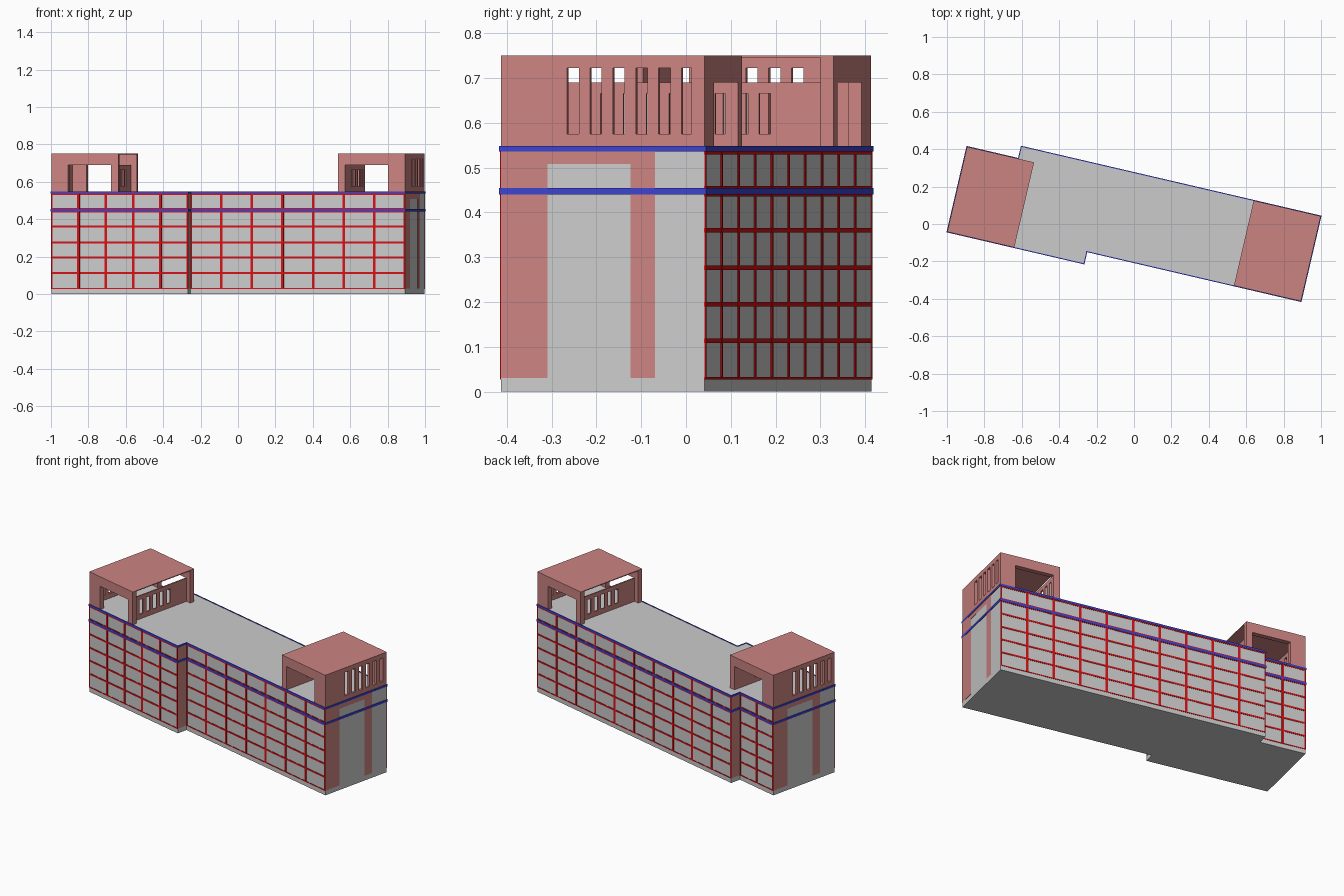
import bpy, bmesh, math
from mathutils import Matrix, Vector

if "Cube" in bpy.data.objects:
    bpy.data.objects.remove(bpy.data.objects["Cube"])

ROT = Matrix.Rotation(math.radians(-13.1), 4, 'Z')   # whole block is turned on plan
U, A, B = 0.963, 0.267, 0.200                        # half length, deep / shallow half width
H, TOP = 0.545, 0.75                                 # main roof, tower roof


def material(name, rgb):
    m = bpy.data.materials.new(name)
    m.diffuse_color = (*rgb, 1)
    m.use_nodes = True
    m.node_tree.nodes["Principled BSDF"].inputs["Base Color"].default_value = m.diffuse_color
    return m


GREY = material("grey_wall", (0.60, 0.60, 0.60))
PINK = material("pink_render", (0.60, 0.23, 0.22))
RED = material("red_frame", (0.66, 0.006, 0.008))
BLUE = material("blue_band", (0.045, 0.055, 0.62))


def finish(bm, name, mat, turn=0.0):
    bmesh.ops.recalc_face_normals(bm, faces=bm.faces)
    me = bpy.data.meshes.new(name)
    bm.to_mesh(me)
    bm.free()
    me.materials.append(mat)
    me.transform(ROT @ Matrix.Rotation(turn, 4, 'Z'))
    ob = bpy.data.objects.new(name, me)
    bpy.context.collection.objects.link(ob)
    return ob


def box(bm, x0, x1, y0, y1, z0, z1):
    m = Matrix.Translation(((x0 + x1) / 2, (y0 + y1) / 2, (z0 + z1) / 2))
    m = m @ Matrix.Diagonal((x1 - x0, y1 - y0, z1 - z0, 1))
    bmesh.ops.create_cube(bm, size=1, matrix=m)


# Main block: stepped footprint pulled up to the roof
foot = [(-U, -A), (-0.213, -A), (-0.213, -B), (U, -B),
        (U, A), (-0.68, A), (-0.68, B), (-U, B)]
bm = bmesh.new()
base = bm.faces.new([bm.verts.new((x, y, 0)) for x, y in foot])
up = bmesh.ops.extrude_face_region(bm, geom=[base], use_keep_orig=True)
bmesh.ops.translate(bm, vec=(0, 0, H),
                    verts=[v for v in up["geom"] if isinstance(v, bmesh.types.BMVert)])
finish(bm, "main_block", GREY)

edges = [(Vector(p), Vector(foot[(i + 1) % 8])) for i, p in enumerate(foot)]


def plate(bm, edge, s0, s1, z0, z1, proud):
    """Thin plate on one facade, from distance s0 to s1 along it."""
    p, q = edge
    d = (q - p).normalized()
    n = Vector((d.y, -d.x))
    a, b = p + d * s0 - n * 0.002, p + d * s1 + n * proud
    box(bm, min(a.x, b.x), max(a.x, b.x), min(a.y, b.y), max(a.y, b.y), z0, z1)


def length(e):
    return (e[1] - e[0]).length


# Red window grid on the long facades: edge index -> number of bays
levels = (0.03, 0.113, 0.195, 0.276, 0.36, 0.447, 0.534)
bm = bmesh.new()
for i, bays in {0: 5, 2: 7, 4: 10, 6: 2}.items():
    e, L = edges[i], length(edges[i])
    for z in levels:
        h = 0.012 if z == 0.447 else 0.003 if z == 0.03 else 0.005
        plate(bm, e, 0, L, z - h, z + h, 0.002)
    for k in range(bays + 1):
        s = k * L / bays
        plate(bm, e, max(0, s - 0.007), min(L, s + 0.007), 0.03, 0.535, 0.0025)
finish(bm, "window_grid", RED)

# Blue bands all the way round
bm = bmesh.new()
for e in edges:
    for z0, z1 in ((0.440, 0.454), (0.536, 0.548)):
        plate(bm, e, -0.003, length(e) + 0.003, z0, z1, 0.0035)
finish(bm, "blue_bands", BLUE)

# Pink panels: step returns, and portal shapes on both end walls
bm = bmesh.new()
for i in (1, 5):
    plate(bm, edges[i], 0, length(edges[i]), 0.03, 0.536, 0.0015)
for i in (3, 7):
    plate(bm, edges[i], 0, 0.107, 0.03, 0.54, 0.0015)
    plate(bm, edges[i], 0.107, 0.297, 0.508, 0.54, 0.0015)
    plate(bm, edges[i], 0.297, 0.353, 0.03, 0.54, 0.0015)
finish(bm, "pink_panels", PINK)


def slit_wall(bm, x0, x1, y0, y1, z1, w0, w1):
    """Wall with a row of six tall slits between heights w0 and w1."""
    box(bm, x0, x1, y0, y1, H, w0)
    box(bm, x0, x1, y0, y1, w1, z1)
    y = y0
    for k in range(6):
        c = -0.035 + 0.0525 * k
        box(bm, x0, x1, y, c - 0.0135, w0, w1)
        y = c + 0.0135
    box(bm, x0, x1, y, y1, w0, w1)


# Roof towers: same tower at each end, turned half a circle
IN, JAMB, T = 0.595, 0.634, 0.03
for side, turn in (("right", 0.0), ("left", math.pi)):
    bm = bmesh.new()
    box(bm, IN, U, -B, A, TOP - 0.005, TOP)
    finish(bm, side + "_tower_roof", PINK, turn)

    bm = bmesh.new()                                  # doorway walls front and back
    for y0, y1 in ((-B, -B + T), (A - T, A)):
        box(bm, IN, U, y0, y1, 0.69, TOP - 0.005)
        box(bm, IN, JAMB, y0, y1, H, 0.69)
        box(bm, 0.870, U, y0, y1, H, 0.69)
    finish(bm, side + "_tower_doorway_walls", PINK, turn)

    bm = bmesh.new()
    slit_wall(bm, U - 0.015, U, -B + T, A - T, TOP - 0.005, 0.575, 0.722)
    finish(bm, side + "_tower_outer_wall", PINK, turn)

    bm = bmesh.new()                                  # low wall, open above
    slit_wall(bm, JAMB - 0.008, JAMB, -B + T, A - T, 0.69, 0.575, 0.665)
    finish(bm, side + "_tower_inner_wall", PINK, turn)
